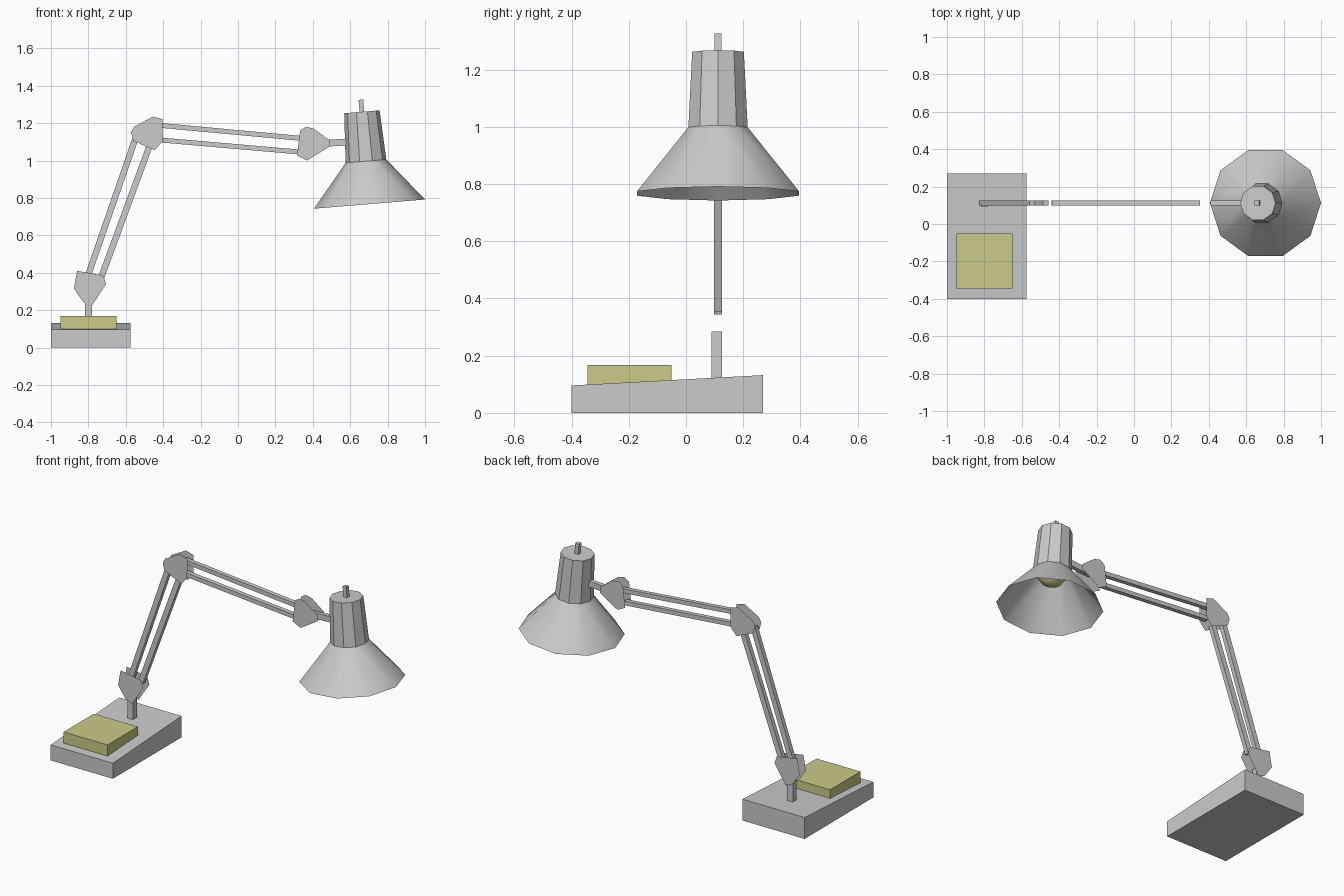
import bpy, bmesh, math
from mathutils import Matrix, Vector

if "Cube" in bpy.data.objects:
    bpy.data.objects.remove(bpy.data.objects["Cube"])

ARM_Y = 0.112   # depth of the arm and shade


def material(name, colour):
    mat = bpy.data.materials.new(name)
    mat.use_nodes = True
    mat.diffuse_color = (*colour, 1)
    mat.node_tree.nodes["Principled BSDF"].inputs["Base Color"].default_value = (*colour, 1)
    return mat


GREY = material("grey metal", (0.6, 0.6, 0.6))
YELLOW = material("pale yellow", (0.6, 0.6, 0.25))


def finish(name, bm, mat, smooth=False):
    mesh = bpy.data.meshes.new(name)
    bmesh.ops.recalc_face_normals(bm, faces=bm.faces)
    for face in bm.faces:
        face.smooth = smooth
    bm.to_mesh(mesh)
    bm.free()
    mesh.materials.append(mat)
    obj = bpy.data.objects.new(name, mesh)
    bpy.context.collection.objects.link(obj)
    return obj


def box(name, x, y, z, mat):
    """Box from (low, high) ranges."""
    bm = bmesh.new()
    bmesh.ops.create_cube(bm, size=1)
    for v in bm.verts:
        v.co = [r[0] if c < 0 else r[1] for c, r in zip(v.co, (x, y, z))]
    return finish(name, bm, mat)


def bar(name, a, b, width, depth=0.027):
    """Square bar between two (x, z) points in the arm plane."""
    start, end = Vector((a[0], ARM_Y, a[1])), Vector((b[0], ARM_Y, b[1]))
    run = end - start
    tilt = Matrix.Rotation(math.atan2(run.x, run.z), 4, 'Y')
    bm = bmesh.new()
    bmesh.ops.create_cube(bm, size=1, matrix=Matrix.Translation((start + end) / 2) @ tilt
                          @ Matrix.Diagonal((width, depth, run.length, 1)))
    return finish(name, bm, GREY)


def bracket(name, outline):
    """Pair of flat sheet plates either side of the arm."""
    for side, offset in (("front", -0.03), ("back", 0.03)):
        bm = bmesh.new()
        bm.faces.new([bm.verts.new((x, ARM_Y + offset, z)) for x, z in outline])
        finish(f"{name}_{side}", bm, GREY)


# Sloped base and the yellow block
base = box("base", (-1, -0.575), (-0.4, 0.27), (0, 0.132), GREY)
for v in base.data.vertices:
    if v.co.z > 0.1 and v.co.y < 0:
        v.co.z = 0.096
box("note_block", (-0.95, -0.65), (-0.345, -0.05), (0.095, 0.168), YELLOW)

# Post and arm
box("post", (-0.818, -0.78), (0.09, 0.126), (0.1, 0.285), GREY)
bar("lower_arm_left", (-0.814, 0.35), (-0.544, 1.13), 0.033)
bar("lower_arm_right", (-0.737, 0.36), (-0.472, 1.08), 0.033)
bar("upper_arm_top", (-0.44, 1.19), (0.352, 1.117), 0.026)
bar("upper_arm_bottom", (-0.43, 1.111), (0.335, 1.045), 0.026)
bar("shade_neck", (0.41, 1.088), (0.6, 1.1), 0.036)

# Joint plates
bracket("base_joint", [(-0.86, 0.41), (-0.72, 0.385), (-0.705, 0.34),
                       (-0.78, 0.225), (-0.825, 0.24), (-0.877, 0.315)])
bracket("elbow_joint", [(-0.455, 1.235), (-0.403, 1.22), (-0.405, 1.1), (-0.445, 1.055),
                        (-0.56, 1.105), (-0.572, 1.15), (-0.556, 1.18)])
bracket("shade_joint", [(0.364, 1.18), (0.406, 1.17), (0.49, 1.107), (0.49, 1.075),
                        (0.37, 1.0), (0.316, 1.027), (0.332, 1.16)])

# Shade parts share one tilted axis through the rim centre
AXIS = Matrix.Translation((0.703, ARM_Y, 0.767)) @ Matrix.Rotation(math.radians(-4.7), 4, 'Y')


def ring_part(name, r1, r2, h1, h2, capped, smooth):
    bm = bmesh.new()
    bmesh.ops.create_cone(bm, segments=10, radius1=r1, radius2=r2, depth=h2 - h1,
                          cap_ends=capped, matrix=Matrix.Translation((0, 0, (h1 + h2) / 2))
                          @ Matrix.Rotation(math.pi / 2, 4, 'Z'))
    for v in bm.verts:   # turn so that a corner points along x
        angle = round(math.atan2(v.co.y, v.co.x) / math.radians(36) - 0.01) * math.radians(36)
        radius = v.co.xy.length
        v.co.x, v.co.y = radius * math.cos(angle), radius * math.sin(angle)
    if capped:           # open underside
        low = [f for f in bm.faces if f.normal.z < -0.9]
        bmesh.ops.delete(bm, geom=low, context='FACES_ONLY')
    bm.transform(AXIS)
    return finish(name, bm, GREY, smooth)


ring_part("shade_cone", 0.298, 0.109, 0, 0.23, False, True)
ring_part("shade_housing", 0.109, 0.095, 0.23, 0.495, True, False)

# Switch on top
bm = bmesh.new()
bmesh.ops.create_cube(bm, size=1, matrix=AXIS @ Matrix.Translation((0, 0, 0.525))
                      @ Matrix.Diagonal((0.025, 0.025, 0.07, 1)))
finish("switch", bm, GREY)

# Bulb inside the shade
bm = bmesh.new()
bmesh.ops.create_uvsphere(bm, u_segments=12, v_segments=8, radius=0.085,
                          matrix=AXIS @ Matrix.Translation((0, 0, 0.225)))
finish("bulb", bm, YELLOW, True)
